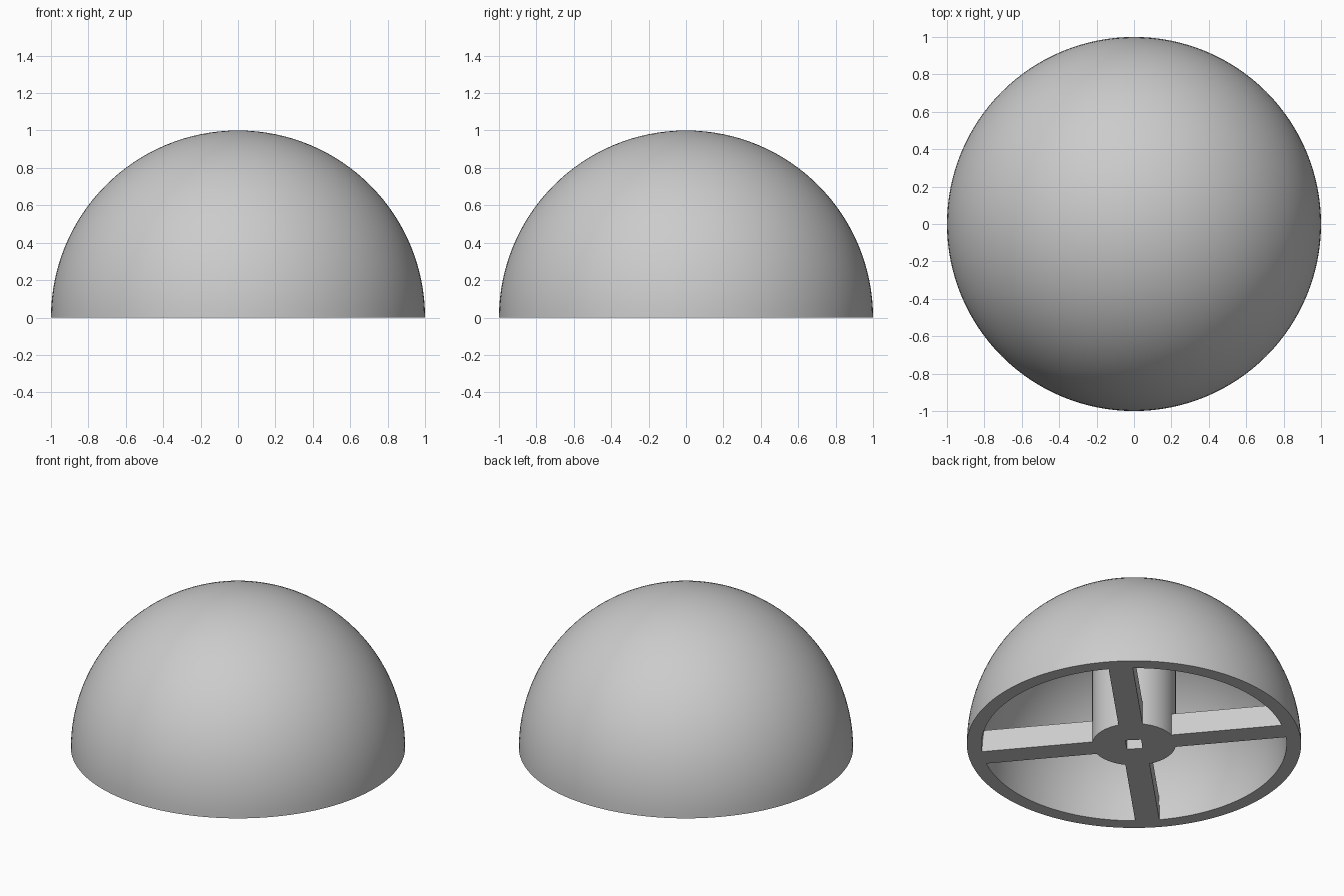
import bpy, bmesh
from math import sin, cos, pi, radians
from mathutils import Matrix, Vector

default = bpy.data.objects.get("Cube")
if default:
    bpy.data.objects.remove(default, do_unlink=True)

OUTER, INNER = 1.0, 0.913
HUB_R, HUB_H = 0.25, 0.93
BEAM = 0.145
SEGMENTS, RINGS = 128, 32

grey = bpy.data.materials.new("plain_grey")
grey.use_nodes = True
colour = (0.6, 0.6, 0.6, 1)
grey.diffuse_color = colour
grey.node_tree.nodes["Principled BSDF"].inputs["Base Color"].default_value = colour


def finish(name, bm, smooth=False):
    bmesh.ops.recalc_face_normals(bm, faces=bm.faces)
    mesh = bpy.data.meshes.new(name)
    bm.to_mesh(mesh)
    bm.free()
    mesh.materials.append(grey)
    obj = bpy.data.objects.new(name, mesh)
    bpy.context.collection.objects.link(obj)
    if smooth:
        bpy.ops.object.select_all(action='DESELECT')
        obj.select_set(True)
        bpy.context.view_layer.objects.active = obj
        bpy.ops.object.shade_smooth_by_angle(angle=radians(30))
    return obj


def box(name, size, centre, angle):
    bm = bmesh.new()
    matrix = (Matrix.Rotation(radians(angle), 4, 'Z')
              @ Matrix.Translation(centre) @ Matrix.Diagonal((*size, 1)))
    bmesh.ops.create_cube(bm, size=1, matrix=matrix)
    return finish(name, bm)


# Hollow dome: outer arc, flat rim and inner arc turned about z
bm = bmesh.new()
arc = [i / RINGS * pi / 2 for i in range(RINGS + 1)]
profile = [(OUTER * sin(a), OUTER * cos(a)) for a in arc]
profile += [(INNER * sin(a), INNER * cos(a)) for a in reversed(arc)]
verts = [bm.verts.new((r, 0, max(z, 0))) for r, z in profile]
edges = [bm.edges.new(pair) for pair in zip(verts, verts[1:])]
bmesh.ops.spin(bm, geom=verts + edges, cent=(0, 0, 0), axis=(0, 0, 1),
               angle=2 * pi, steps=SEGMENTS)
bmesh.ops.remove_doubles(bm, verts=bm.verts, dist=0.0001)
finish("dome_shell", bm, smooth=True)

# Central post with a square socket in its underside
bm = bmesh.new()
bmesh.ops.create_cone(bm, cap_ends=True, segments=64, radius1=HUB_R, radius2=HUB_R,
                      depth=HUB_H, matrix=Matrix.Translation((0, 0, HUB_H / 2)))
hub = finish("centre_post", bm)
cutter = box("socket_cutter", (0.105, 0.095, 1), Vector((0, 0, 0)), 45)
cutter.hide_render = True
cut = hub.modifiers.new("socket", 'BOOLEAN')
cut.operation = 'DIFFERENCE'
cut.solver = 'EXACT'
cut.object = cutter
bpy.ops.object.select_all(action='DESELECT')
hub.select_set(True)
bpy.context.view_layer.objects.active = hub
bpy.ops.object.modifier_apply(modifier=cut.name)
bpy.data.objects.remove(cutter, do_unlink=True)
bpy.ops.object.shade_smooth_by_angle(angle=radians(30))

# Four square beams from the post to the rim
start, end = HUB_R - 0.02, INNER + 0.01
for number, angle in enumerate((45, 130, 225, 310), 1):
    box(f"beam_{number}", (end - start, BEAM, BEAM),
        Vector(((start + end) / 2, 0, BEAM / 2)), angle)
